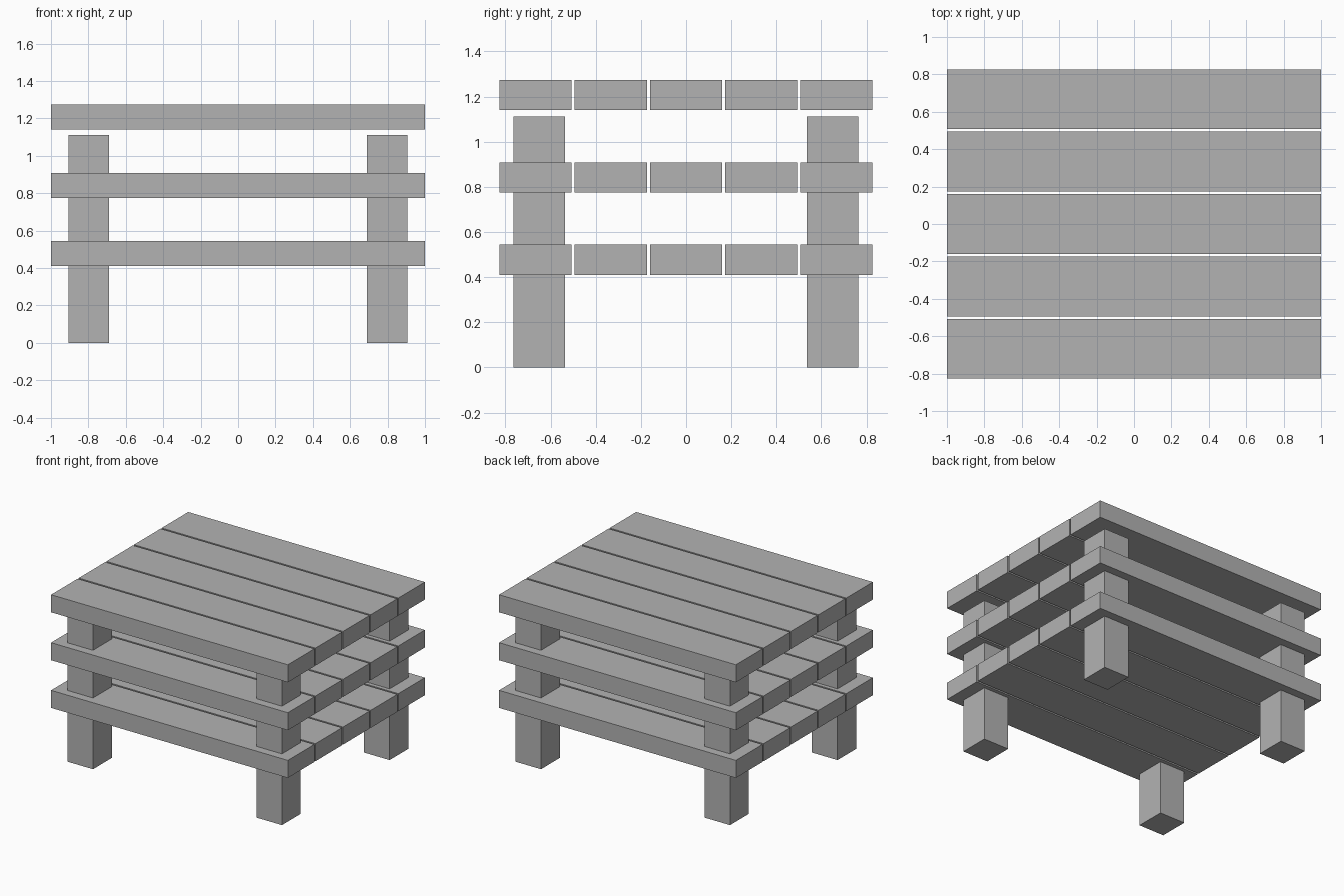
import bpy

if "Cube" in bpy.data.objects:
    bpy.data.objects.remove(bpy.data.objects["Cube"])

# single flat grey for the whole table
grey = bpy.data.materials.new("light grey")
grey.diffuse_color = (0.45, 0.45, 0.45, 1)
grey.use_nodes = True
grey.node_tree.nodes["Principled BSDF"].inputs["Base Color"].default_value = grey.diffuse_color


def box(name, center, size):
    bpy.ops.mesh.primitive_cube_add(size=1, location=center)
    ob = bpy.context.object
    ob.name = name
    ob.scale = size
    bpy.ops.object.transform_apply(location=False, rotation=False, scale=True)
    ob.data.materials.append(grey)
    return ob


# three levels of five planks each
PITCH, PLANK_W, PLANK_H = 0.3335, 0.32, 0.134
for level, z in (("lower_shelf", 0.477), ("middle_shelf", 0.841), ("table_top", 1.207)):
    for i in range(5):
        box(f"{level}_plank_{i + 1}", (0, (i - 2) * PITCH, z), (2, PLANK_W, PLANK_H))

# four legs, running through the shelves and stopping just under the top
LEG_H = 1.111
for sx, side in ((-1, "left"), (1, "right")):
    for sy, end in ((-1, "front"), (1, "back")):
        box(f"{end}_{side}_leg", (sx * 0.798, sy * 0.65, LEG_H / 2), (0.215, 0.226, LEG_H))
